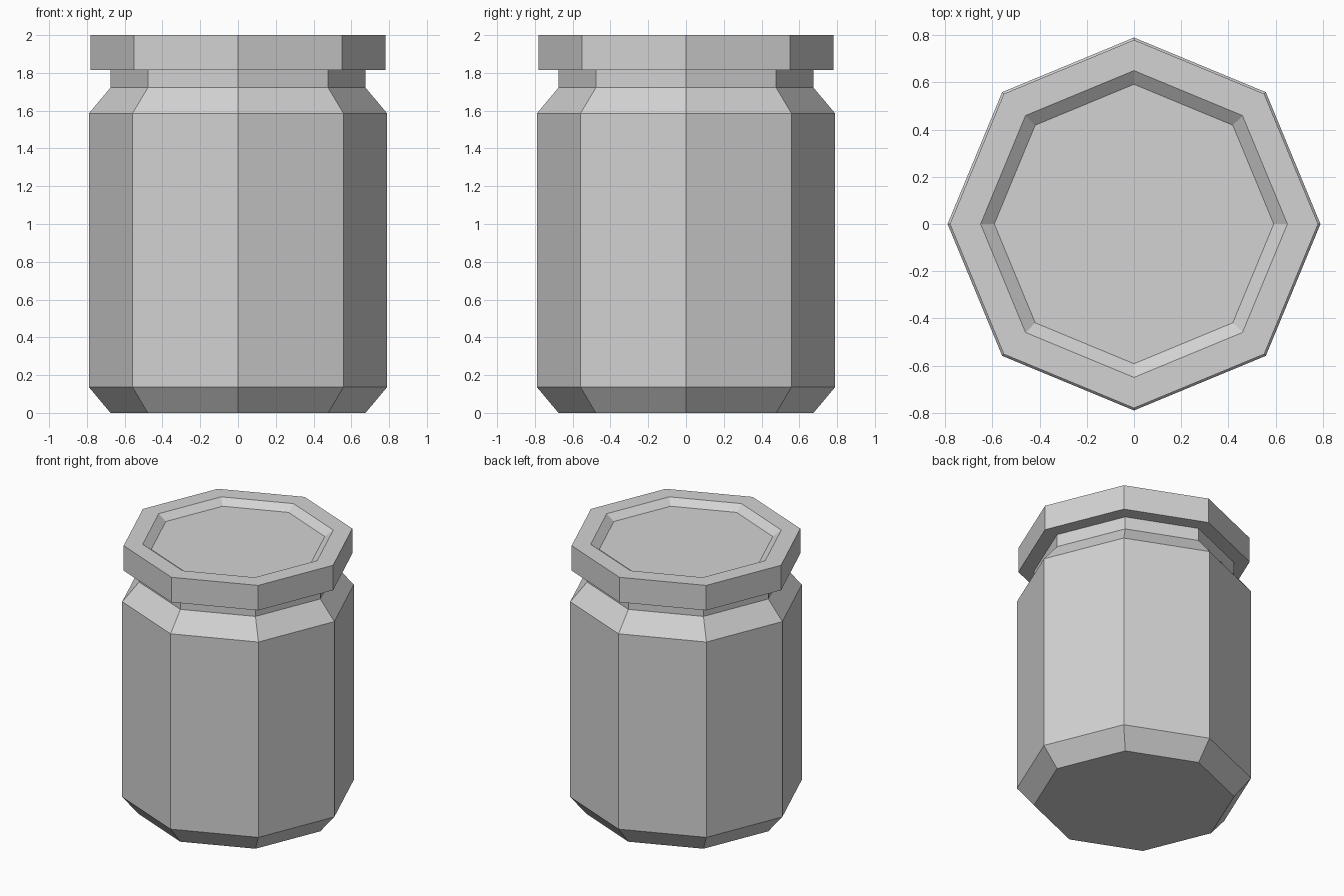
import bpy
import bmesh
from math import cos, sin, pi

SIDES = 8

cube = bpy.data.objects.get("Cube")
if cube:
    bpy.data.objects.remove(cube, do_unlink=True)

grey = bpy.data.materials.new("light_grey")
grey.use_nodes = True
colour = (0.65, 0.65, 0.65, 1.0)
grey.diffuse_color = colour
grey.node_tree.nodes["Principled BSDF"].inputs["Base Color"].default_value = colour


def turned(name, profile):
    """Flat-sided solid from (radius, height) rings, capped at both ends."""
    bm = bmesh.new()
    rings = []
    for radius, z in profile:
        angles = [2 * pi * i / SIDES for i in range(SIDES)]
        rings.append([bm.verts.new((radius * cos(a), radius * sin(a), z)) for a in angles])
    for low, high in zip(rings, rings[1:]):
        for i in range(SIDES):
            j = (i + 1) % SIDES
            bm.faces.new((low[i], low[j], high[j], high[i]))
    bm.faces.new(rings[0][::-1])
    bm.faces.new(rings[-1])
    bmesh.ops.recalc_face_normals(bm, faces=bm.faces)
    mesh = bpy.data.meshes.new(name)
    bm.to_mesh(mesh)
    bm.free()
    mesh.materials.append(grey)
    obj = bpy.data.objects.new(name, mesh)
    bpy.context.collection.objects.link(obj)
    return obj


# Jar with chamfered base, sloped shoulder and a neck reaching into the lid
turned("jar_body", [(0.675, 0), (0.79, 0.137), (0.79, 1.585),
                    (0.675, 1.722), (0.675, 1.83)])

# Overhanging lid with a shallow sloped recess on top
turned("jar_lid", [(0.78, 1.815), (0.78, 2), (0.65, 2), (0.592, 1.957)])
